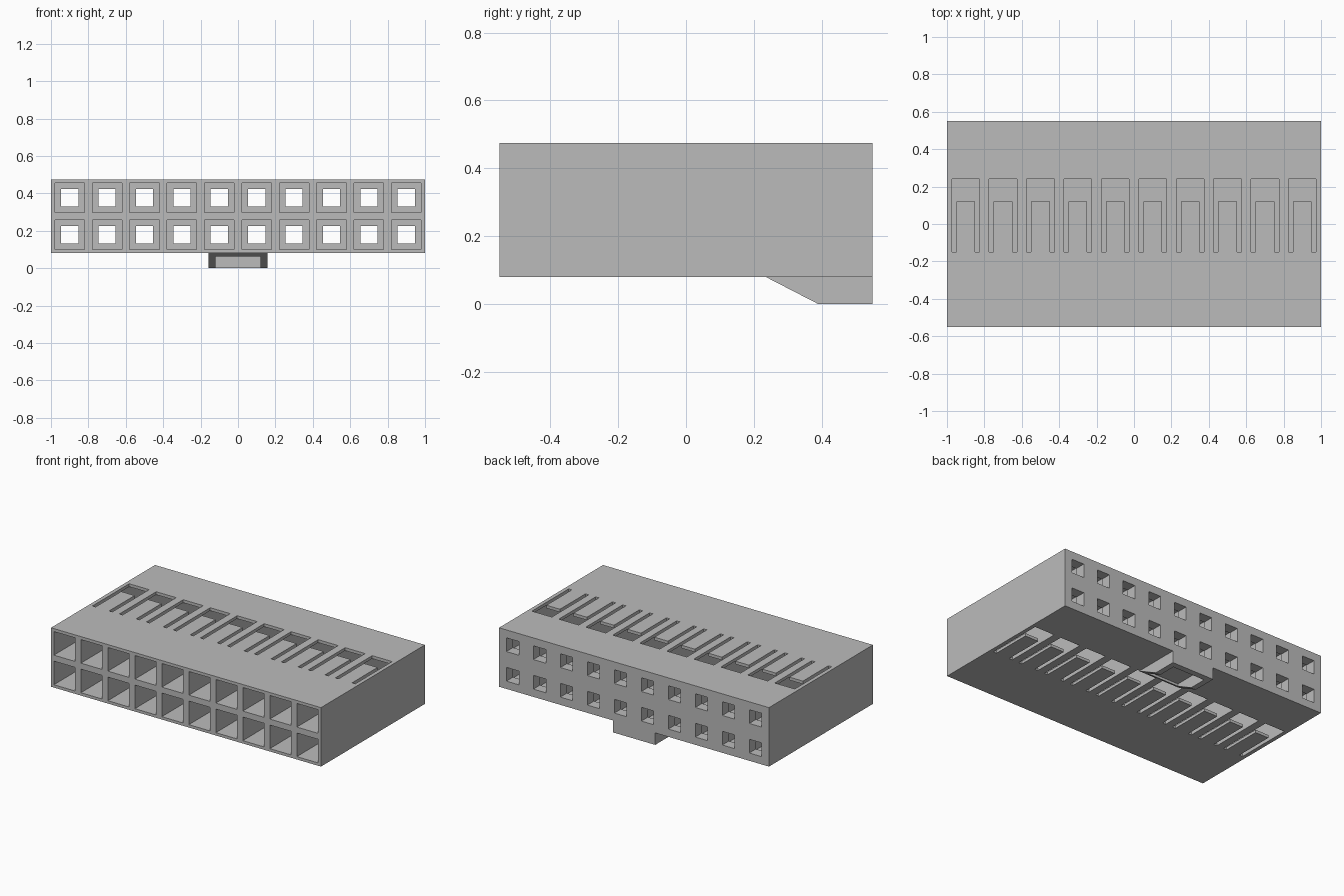
import bpy, bmesh
from mathutils import Vector

cube = bpy.data.objects.get("Cube")
if cube:
    bpy.data.objects.remove(cube, do_unlink=True)

# One plain plastic colour
plastic = bpy.data.materials.new("grey plastic")
plastic.use_nodes = True
GREY = (0.5, 0.5, 0.5, 1)
plastic.diffuse_color = GREY
plastic.node_tree.nodes["Principled BSDF"].inputs["Base Color"].default_value = GREY

COLUMNS = [-0.9 + 0.2 * i for i in range(10)]
ROWS = (0.178, 0.376)
BOTTOM, TOP, HALF_DEPTH = 0.08, 0.475, 0.55


def add_prism(bm, outline, offset):
    """Extrude a closed outline along an offset vector."""
    face = bm.faces.new([bm.verts.new(p) for p in outline])
    grown = bmesh.ops.extrude_face_region(bm, geom=[face])["geom"]
    verts = [v for v in grown if isinstance(v, bmesh.types.BMVert)]
    bmesh.ops.translate(bm, vec=Vector(offset), verts=verts)


def add_box(bm, x0, x1, y0, y1, z0, z1):
    add_prism(bm, [(x0, y0, z0), (x1, y0, z0), (x1, y1, z0), (x0, y1, z0)], (0, 0, z1 - z0))


def finish(bm, name):
    bmesh.ops.recalc_face_normals(bm, faces=bm.faces)
    mesh = bpy.data.meshes.new(name)
    bm.to_mesh(mesh)
    bm.free()
    mesh.materials.append(plastic)
    obj = bpy.data.objects.new(name, mesh)
    bpy.context.collection.objects.link(obj)
    return obj


def carve(target, cutter):
    """Cut one object out of another, then discard the cutter."""
    cutter.hide_render = True
    mod = target.modifiers.new("carve", "BOOLEAN")
    mod.operation = "DIFFERENCE"
    mod.solver = "EXACT"
    mod.object = cutter
    bpy.context.view_layer.objects.active = target
    bpy.ops.object.modifier_apply(modifier=mod.name)
    bpy.data.objects.remove(cutter, do_unlink=True)


# Housing block
bm = bmesh.new()
add_box(bm, -1, 1, -HALF_DEPTH, HALF_DEPTH, BOTTOM, TOP)
housing = finish(bm, "housing")

# Wide contact cavities open to the front, small square holes through the back
cavities, holes, slots = bmesh.new(), bmesh.new(), bmesh.new()
for x in COLUMNS:
    for z in ROWS:
        add_box(cavities, x - 0.079, x + 0.079, -0.7, 0.48, z - 0.079, z + 0.079)
        add_box(holes, x - 0.046, x + 0.046, 0.4, 0.7, z - 0.046, z + 0.046)
    # U-shaped slots that free a latch tongue in the top and bottom walls
    u_shape = [(-0.074, -0.15), (-0.05, -0.15), (-0.05, 0.12), (0.05, 0.12),
               (0.05, -0.15), (0.074, -0.15), (0.074, 0.24), (-0.074, 0.24)]
    for z0, height in ((0.44, 0.1), (0.02, 0.1)):
        add_prism(slots, [(x + u, y, z0) for u, y in u_shape], (0, 0, height))
carve(housing, finish(cavities, "cavity_cutter"))
carve(housing, finish(holes, "hole_cutter"))
carve(housing, finish(slots, "slot_cutter"))

# Ramped polarising key under the back edge, hollowed from below
bm = bmesh.new()
ramp = [(0.235, BOTTOM), (0.39, 0), (HALF_DEPTH, 0), (HALF_DEPTH, BOTTOM)]
add_prism(bm, [(-0.157, y, z) for y, z in ramp], (0.314, 0, 0))
key = finish(bm, "polarising_key")
bm = bmesh.new()
add_box(bm, -0.12, 0.12, 0.267, 0.51, -0.1, 0.2)
carve(key, finish(bm, "key_cutter"))
